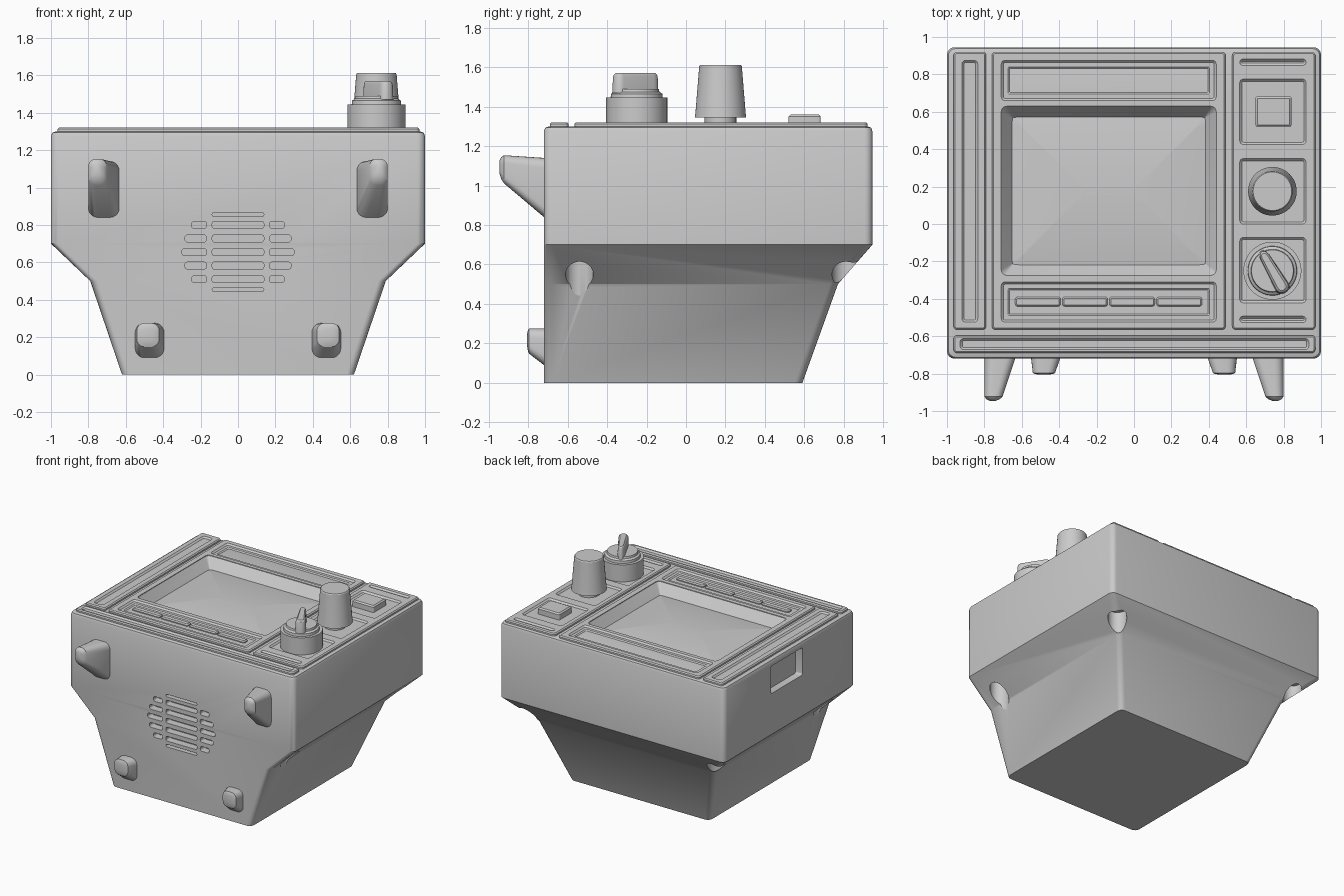
import bpy
import math
from mathutils import Matrix

cube = bpy.data.objects.get("Cube")
if cube:
    bpy.data.objects.remove(cube, do_unlink=True)

grey = bpy.data.materials.new("plain_grey")
grey.use_nodes = True
COLOUR = (0.6, 0.6, 0.6, 1)
grey.diffuse_color = COLOUR
grey.node_tree.nodes["Principled BSDF"].inputs["Base Color"].default_value = COLOUR

FACE_FRONT = Matrix.Rotation(math.pi / 2, 4, 'X')   # local y -> up, local z -> towards front
FACE_SIDE = Matrix.Rotation(-math.pi / 2, 4, 'Z') @ FACE_FRONT   # local x -> -y, local z -> -x


def ring(x0, x1, y0, y1, z, r, n):
    """Rounded rectangle outline at height z."""
    r = min(r, (x1 - x0) / 2, (y1 - y0) / 2)
    corners = [(x1 - r, y1 - r), (x0 + r, y1 - r), (x0 + r, y0 + r), (x1 - r, y0 + r)]
    pts = []
    for q, (cx, cy) in enumerate(corners):
        for i in range(n + 1):
            a = (q + i / n) * math.pi / 2
            pts.append((cx + r * math.cos(a), cy + r * math.sin(a), z))
    return pts


def make(name, shells, matrix=None):
    """Mesh object from closed shells, each a list of equal-length rings."""
    verts, faces = [], []
    for rings in shells:
        base, n = len(verts), len(rings[0])
        for pts in rings:
            verts += pts
        for k in range(len(rings) - 1):
            for i in range(n):
                a, b = base + k * n + i, base + k * n + (i + 1) % n
                faces.append((a, b, b + n, a + n))
        faces.append(tuple(range(base + n - 1, base - 1, -1)))
        top = base + (len(rings) - 1) * n
        faces.append(tuple(range(top, top + n)))
    mesh = bpy.data.meshes.new(name)
    mesh.from_pydata(verts, [], faces)
    if matrix:
        mesh.transform(matrix)
    mesh.materials.append(grey)
    obj = bpy.data.objects.new(name, mesh)
    bpy.context.collection.objects.link(obj)
    bpy.context.view_layer.objects.active = obj
    bpy.ops.object.select_all(action='DESELECT')
    obj.select_set(True)
    bpy.ops.object.mode_set(mode='EDIT')
    bpy.ops.mesh.select_all(action='SELECT')
    bpy.ops.mesh.remove_doubles(threshold=1e-5)
    bpy.ops.mesh.normals_make_consistent(inside=False)
    bpy.ops.object.mode_set(mode='OBJECT')
    bpy.ops.object.shade_smooth_by_angle(angle=math.radians(30))
    return obj


def inset(box, steps, r=0.02, n=4):
    """Shell from one box with (inset, z) steps."""
    x0, x1, y0, y1 = box
    return [ring(x0 + d, x1 - d, y0 + d, y1 - d, z, max(r - d, 0.004), n) for d, z in steps]


def round_shell(cx, cy, steps):
    """Turned shell from (radius, z) steps."""
    return [ring(cx - r, cx + r, cy - r, cy + r, z, r, 12) for r, z in steps]


def cut(target, shells, matrix=None):
    cutter = make("cutter", shells, matrix)
    cutter.hide_render = True
    mod = target.modifiers.new("cut", 'BOOLEAN')
    mod.operation, mod.solver, mod.object = 'DIFFERENCE', 'EXACT', cutter
    bpy.context.view_layer.objects.active = target
    bpy.ops.object.modifier_apply(modifier=mod.name)
    bpy.data.objects.remove(cutter, do_unlink=True)
    bpy.ops.object.select_all(action='DESELECT')
    target.select_set(True)
    bpy.ops.object.shade_smooth_by_angle(angle=math.radians(30))


# Cabinet: straight casing, sloped belt, tapered back
FRONT = -0.72
profile = [(0.62, 0.59, 0), (0.79, 0.77, 0.5), (1, 0.945, 0.7), (1, 0.945, 1.275),
           (0.993, 0.938, 1.293), (0.975, 0.92, 1.3)]
body = make("cabinet", [[ring(-w, w, FRONT + (1 - w if z > 1 else 0), b, z, 0.04, 4)
                         for w, b, z in profile]])

# Screen opening
opening = inset((-0.71, 0.44, -0.275, 0.63),
                [(0, 1.35), (0, 1.315), (0.06, 1.235)], 0.03)
cut(body, [opening])

# Screw holes under the belt
cut(body, [round_shell(s * 0.84, y, [(0.07, 0.3), (0.07, 0.68)])
           for s in (-1, 1) for y in (-0.54, 0.81)])

# Grip recess on the side
cut(body, [inset((-0.35, 0.05, 1.03, 1.25), [(0, 0.94), (0, 1.05)], 0.015)], FACE_SIDE)

# Speaker grille slots
slots = []
for i in range(-3, 4):
    z, h = 0.655 + i * 0.0725, 0.019
    if abs(i) == 3:
        z, h = 0.655 + i * 0.067, 0.01
    depth = [(0, 0.66), (0, 0.75)]
    slots.append(inset((-0.138, 0.138, z - h, z + h), depth, 0.012))
    if abs(i) < 3:
        end = math.sqrt(0.3 ** 2 - (i * 0.0725) ** 2) - 0.015 * abs(i) / 2
        for a, b in ((0.168, end), (-end, -0.168)):
            slots.append(inset((a, b, z - h, z + h), depth, 0.015))
cut(body, slots, FACE_FRONT)

# Raised face plates with sunken trays
RAISED = [(0, 1.28), (0, 1.312), (0.008, 1.32)]
TRAY = [(0, 1.36), (0, 1.32), (0.012, 1.308)]
DOUBLE = TRAY + [(0.035, 1.308), (0.045, 1.299)]
strip = make("side_strip", [inset((-0.965, -0.79, -0.565, 0.92), RAISED)])
cut(strip, [inset((-0.92, -0.835, -0.525, 0.875), TRAY)])
strip = make("lower_strip", [inset((-0.965, 0.97, -0.69, -0.595), RAISED)])
cut(strip, [inset((-0.93, 0.935, -0.672, -0.612), TRAY)])

surround = make("screen_surround", [inset((-0.76, 0.49, -0.565, 0.92), RAISED)])
cut(surround, [opening] + [inset((-0.71, 0.44, a, b), DOUBLE)
                           for a, b in ((0.66, 0.875), (-0.525, -0.31))])

controls = make("control_panel", [inset((0.525, 0.97, -0.565, 0.92), RAISED)])
cut(controls, [inset((0.565, 0.92, a, b), TRAY) for a, b in
               ((0.848, 0.882), (0.425, 0.775), (0, 0.35), (-0.422, -0.072), (-0.527, -0.493))])

# Domed screen
dome = [(0, 1.22)] + [(0.42 * t, 1.238 + 0.03 * (1 - (1 - t) ** 2))
                      for t in (i / 8 for i in range(9))]
make("screen", [inset((-0.655, 0.39, -0.225, 0.575), dome, 0.04)])

# Row of push keys below the screen
make("push_keys", [inset((-0.635 + i * 0.252, -0.393 + i * 0.252, -0.44, -0.39),
                         [(0, 1.29), (0, 1.308), (0.008, 1.316)], 0.012) for i in range(4)])

# Power button
make("power_button", [inset((0.65, 0.842, 0.52, 0.682), [(0, 1.29), (0, 1.35), (0.01, 1.36)], 0.01)])

# Tapered volume knob
make("volume_knob", [round_shell(0.74, 0.175, [(0.08, 1.29), (0.08, 1.345), (0.13, 1.345),
                                               (0.127, 1.37), (0.108, 1.605), (0.103, 1.612)])])

# Stepped channel dial with pointer grip
make("channel_dial", [round_shell(0.74, -0.25, [(0.155, 1.29), (0.155, 1.445), (0.132, 1.445),
                                                (0.13, 1.465), (0.115, 1.475), (0.112, 1.49)])])
grip = make("dial_grip", [inset((-0.13, 0.13, -0.042, 0.042),
                                [(0, 1.47), (0.004, 1.55), (0.008, 1.562), (0.018, 1.57)], 0.04, 6)])
for v in grip.data.vertices:
    v.co.y *= 0.8 + 1.6 * v.co.x
grip.data.transform(Matrix.Translation((0.745, -0.255, 0)) @ Matrix.Rotation(math.radians(-60), 4, 'Z'))


# Feet on the front: base box swept to a smaller rounded tip
def foot(name, base, tip, reach):
    def mix(t):
        return [a + (b - a) * t for a, b in zip(base, tip)]
    rings = [ring(*base, 0.69, 0.05, 5), ring(*base, 0.72, 0.05, 5)]
    for t, d in ((0.9, 0), (0.96, 0.01), (1, 0.028)):
        x0, x1, y0, y1 = mix(t)
        rings.append(ring(x0 + d, x1 - d, y0 + d, y1 - d, 0.72 + (reach - 0.72) * t, 0.04, 5))
    make(name + "_left", [rings], FACE_FRONT)
    make(name + "_right", [rings], Matrix.Scale(-1, 4, (1, 0, 0)) @ FACE_FRONT)


foot("upper_foot", (0.635, 0.8, 0.84, 1.14), (0.71, 0.8, 1.03, 1.155), 0.945)
foot("lower_foot", (0.395, 0.55, 0.09, 0.275), (0.425, 0.54, 0.155, 0.275), 0.805)
